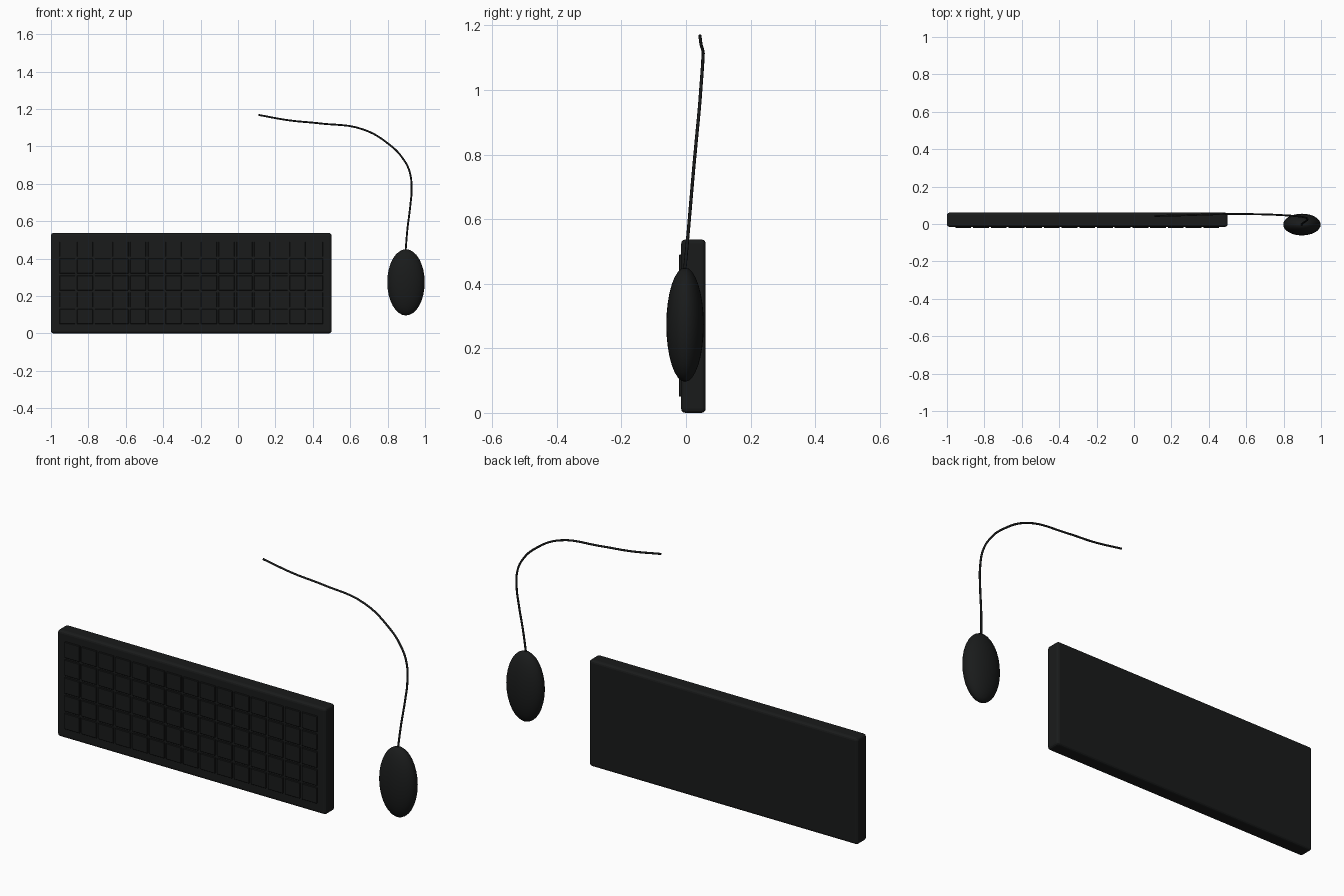
import bpy

if "Cube" in bpy.data.objects:
    bpy.data.objects.remove(bpy.data.objects["Cube"])

black = bpy.data.materials.new("black_plastic")
black.diffuse_color = (0.01, 0.011, 0.011, 1)
black.use_nodes = True
black.node_tree.nodes["Principled BSDF"].inputs["Base Color"].default_value = black.diffuse_color


def box(name, lo, hi, bevel, segments):
    """Bevelled box between two corners."""
    bpy.ops.mesh.primitive_cube_add(size=1, location=[(a + b) / 2 for a, b in zip(lo, hi)])
    ob = bpy.context.object
    ob.name = name
    ob.scale = [b - a for a, b in zip(lo, hi)]
    bpy.ops.object.transform_apply(location=False, rotation=False, scale=True)
    mod = ob.modifiers.new("bevel", 'BEVEL')
    mod.width, mod.segments = bevel, segments
    ob.data.materials.append(black)
    return ob


# Keyboard body
box("keyboard_body", (-1, -0.015, 0), (0.5, 0.061, 0.537), 0.013, 3)

# Keys: one key repeated in a 15 x 5 grid
COLS, ROWS, GAP = 15, 5, 0.01
X0, X1, Z0, Z1 = -0.955, 0.455, 0.05, 0.49
px, pz = (X1 - X0 + GAP) / COLS, (Z1 - Z0 + GAP) / ROWS
keys = box("keys", (X0, -0.022, Z0), (X0 + px - GAP, -0.005, Z0 + pz - GAP), 0.002, 1)
for axis, count, step in ((0, COLS, px), (2, ROWS, pz)):
    arr = keys.modifiers.new("repeat", 'ARRAY')
    arr.count = count
    arr.use_relative_offset = False
    arr.use_constant_offset = True
    offset = [0, 0, 0]
    offset[axis] = step
    arr.constant_offset_displace = offset

# Mouse body
bpy.ops.mesh.primitive_uv_sphere_add(segments=32, ring_count=16, radius=1,
                                     location=(0.898, -0.003, 0.273))
mouse = bpy.context.object
mouse.name = "mouse_body"
mouse.scale = (0.1, 0.058, 0.177)
bpy.ops.object.transform_apply(location=False, rotation=False, scale=True)
bpy.ops.object.shade_smooth()
mouse.data.materials.append(black)

# Mouse cable
path = [(0.896, -0.004, 0.44), (0.905, 0.006, 0.55), (0.922, 0.018, 0.69), (0.928, 0.025, 0.77),
        (0.917, 0.034, 0.866), (0.878, 0.041, 0.94), (0.815, 0.046, 1.005), (0.671, 0.052, 1.09),
        (0.436, 0.052, 1.123), (0.275, 0.047, 1.139), (0.11, 0.043, 1.168)]
curve = bpy.data.curves.new("mouse_cable", 'CURVE')
curve.dimensions = '3D'
curve.bevel_depth = 0.005
curve.bevel_resolution = 2
curve.resolution_u = 6
curve.use_fill_caps = True
spline = curve.splines.new('BEZIER')
spline.bezier_points.add(len(path) - 1)
for point, co in zip(spline.bezier_points, path):
    point.co = co
    point.handle_left_type = point.handle_right_type = 'AUTO'
curve.materials.append(black)
cable = bpy.data.objects.new("mouse_cable", curve)
bpy.context.collection.objects.link(cable)
